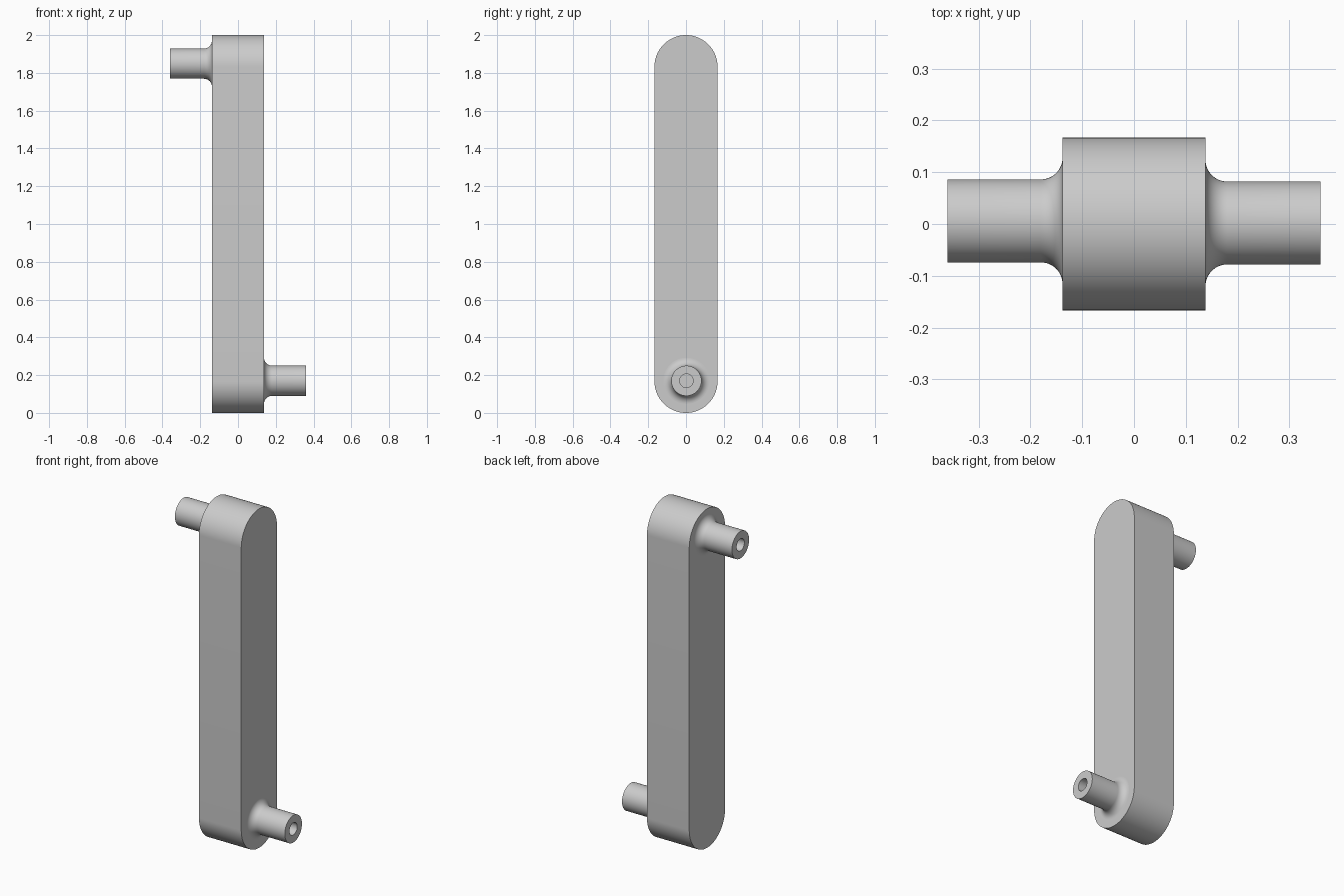
import bpy
import bmesh
from math import cos, sin, pi, radians
from mathutils import Vector

cube = bpy.data.objects.get("Cube")
if cube:
    bpy.data.objects.remove(cube, do_unlink=True)

HALF_WIDTH = 0.138
END_RADIUS = 0.167
HEIGHT = 2.0
PEG_RADIUS = 0.08
FILLET = 0.042
PEG_TIP = 0.36
HOLE_RADIUS = 0.036
HOLE_FLOOR = 0.16

grey = bpy.data.materials.new("plain grey")
grey.use_nodes = True
grey.diffuse_color = (0.6, 0.6, 0.6, 1)
grey.node_tree.nodes["Principled BSDF"].inputs["Base Color"].default_value = grey.diffuse_color


def finish(name, bm):
    """Turn a bmesh into a smooth-shaded object with sharp edges kept."""
    bmesh.ops.recalc_face_normals(bm, faces=bm.faces)
    mesh = bpy.data.meshes.new(name)
    bm.to_mesh(mesh)
    bm.free()
    mesh.materials.append(grey)
    obj = bpy.data.objects.new(name, mesh)
    bpy.context.collection.objects.link(obj)
    bpy.ops.object.select_all(action="DESELECT")
    obj.select_set(True)
    bpy.context.view_layer.objects.active = obj
    bpy.ops.object.shade_smooth_by_angle(angle=radians(30))
    return obj


# Arm: a round-ended outline extruded across x
def build_arm(steps=48):
    bm = bmesh.new()
    outline = []
    for start, z in ((0, HEIGHT - END_RADIUS), (pi, END_RADIUS)):
        for i in range(steps + 1):
            a = start + pi * i / steps
            outline.append(bm.verts.new((-HALF_WIDTH, END_RADIUS * cos(a), z + END_RADIUS * sin(a))))
    side = bm.faces.new(outline)
    extruded = bmesh.ops.extrude_face_region(bm, geom=[side], use_keep_orig=True)["geom"]
    moved = [v for v in extruded if isinstance(v, bmesh.types.BMVert)]
    bmesh.ops.translate(bm, verts=moved, vec=(2 * HALF_WIDTH, 0, 0))
    finish("arm", bm)


# Peg: a lathed profile with a flared root and a blind hole in the tip
def build_peg(name, direction, y, z, segments=64, fillet_steps=12):
    profile = []
    for i in range(fillet_steps + 1):
        a = pi / 2 * i / fillet_steps
        profile.append((HALF_WIDTH + FILLET * (1 - cos(a)),
                        PEG_RADIUS + FILLET * (1 - sin(a))))
    profile += [(PEG_TIP, PEG_RADIUS), (PEG_TIP, HOLE_RADIUS),
                (HOLE_FLOOR, HOLE_RADIUS), (HOLE_FLOOR, 0)]
    bm = bmesh.new()
    points = [bm.verts.new((direction * x, y + r, z)) for x, r in profile]
    edges = [bm.edges.new(pair) for pair in zip(points, points[1:])]
    bmesh.ops.spin(bm, geom=points + edges, cent=(0, y, z), axis=Vector((1, 0, 0)),
                   angle=2 * pi, steps=segments, use_duplicate=False)
    bmesh.ops.remove_doubles(bm, verts=bm.verts, dist=0.0001)
    finish(name, bm)


build_arm()
build_peg("upper_peg", -1, 0.006, HEIGHT - 0.151)
build_peg("lower_peg", 1, 0.002, 0.17)
